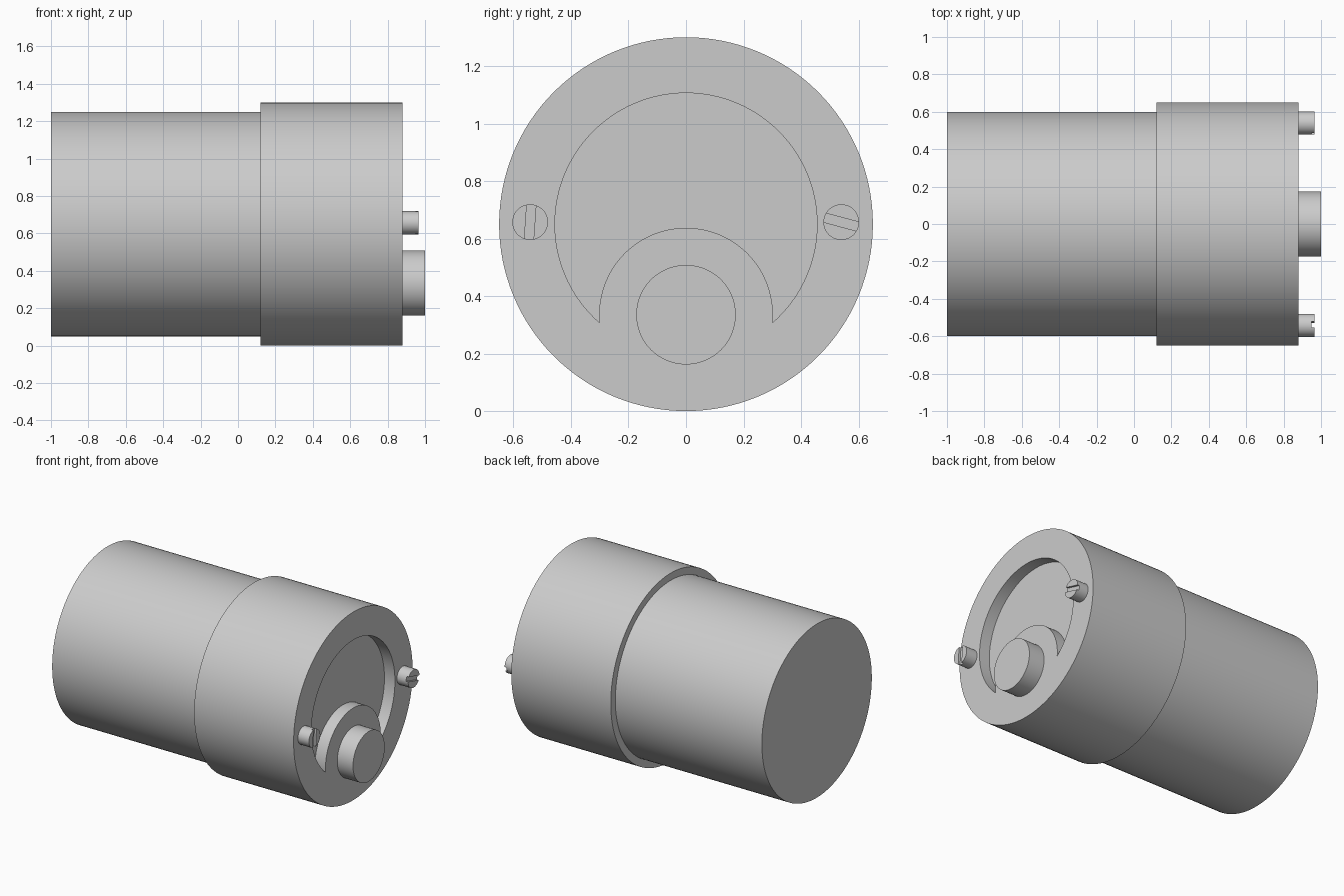
import bpy, bmesh, math

if "Cube" in bpy.data.objects:
    bpy.data.objects.remove(bpy.data.objects["Cube"])

AXIS_Z = 0.65      # height of the main axis
FACE_X = 0.88      # front face of the collar

grey = bpy.data.materials.new("plain grey")
grey.diffuse_color = (0.6, 0.6, 0.6, 1)
grey.use_nodes = True
grey.node_tree.nodes["Principled BSDF"].inputs["Base Color"].default_value = grey.diffuse_color


def circle(r, cy, cz, n):
    return [(cy + r * math.cos(2 * math.pi * i / n),
             cz + r * math.sin(2 * math.pi * i / n)) for i in range(n)]


def prism(name, outline, x0, x1):
    """Extrude a closed (y, z) outline along x."""
    bm = bmesh.new()
    base = bm.faces.new([bm.verts.new((x0, y, z)) for y, z in outline])
    ext = bmesh.ops.extrude_face_region(bm, geom=[base], use_keep_orig=True)["geom"]
    bmesh.ops.translate(bm, vec=(x1 - x0, 0, 0),
                        verts=[v for v in ext if isinstance(v, bmesh.types.BMVert)])
    bmesh.ops.recalc_face_normals(bm, faces=bm.faces)
    me = bpy.data.meshes.new(name)
    bm.to_mesh(me)
    bm.free()
    me.materials.append(grey)
    ob = bpy.data.objects.new(name, me)
    bpy.context.collection.objects.link(ob)
    return ob


def cut(ob, cutter):
    """Subtract the cutter and remove it."""
    mod = ob.modifiers.new("cut", 'BOOLEAN')
    mod.operation, mod.solver, mod.object = 'DIFFERENCE', 'EXACT', cutter
    bpy.context.view_layer.objects.active = ob
    bpy.ops.object.modifier_apply(modifier=mod.name)
    bpy.data.objects.remove(cutter)


# Main housing and wider collar
parts = [prism("housing", circle(0.6, 0, AXIS_Z, 128), -1, 0.12)]
collar = prism("collar", circle(0.65, 0, AXIS_Z, 128), 0.12, FACE_X)
parts.append(collar)

# Crescent pocket: large circle minus the boss around the shaft
R, r, d = 0.456, 0.302, 0.315
tip_z = -(R * R - r * r + d * d) / (2 * d)
tip_y = math.sqrt(R * R - tip_z * tip_z)
a, b = math.atan2(tip_z, tip_y), math.atan2(tip_z + d, tip_y)
N = 96
outer = [a + (math.pi - 2 * a) * i / N for i in range(N + 1)]
inner = [math.pi - b - (math.pi - 2 * b) * i / 64 for i in range(1, 64)]
crescent = [(R * math.cos(t), AXIS_Z + R * math.sin(t)) for t in outer]
crescent += [(r * math.cos(t), AXIS_Z - d + r * math.sin(t)) for t in inner]
cut(collar, prism("pocket_cutter", crescent, FACE_X - 0.08, FACE_X + 0.1))

# Off-centre output shaft
parts.append(prism("shaft", circle(0.173, 0, AXIS_Z - d, 96), FACE_X, 1.0))

# Two slotted screws, each slot turned its own way
for name, y, angle in (("left_screw", -0.542, 86), ("right_screw", 0.54, -15)):
    z = AXIS_Z + 0.007
    screw = prism(name, circle(0.062, y, z, 48), FACE_X, 0.965)
    c, s = math.cos(math.radians(angle)), math.sin(math.radians(angle))
    slot = [(y + u * c - v * s, z + u * s + v * c) for u, v in
            ((-0.1, -0.016), (0.1, -0.016), (0.1, 0.016), (-0.1, 0.016))]
    cut(screw, prism("slot_cutter", slot, 0.95, 1.0))
    parts.append(screw)

# Smooth curved walls, crisp rims
bpy.ops.object.select_all(action='DESELECT')
for ob in parts:
    ob.select_set(True)
bpy.context.view_layer.objects.active = collar
bpy.ops.object.shade_smooth_by_angle(angle=math.radians(30))
